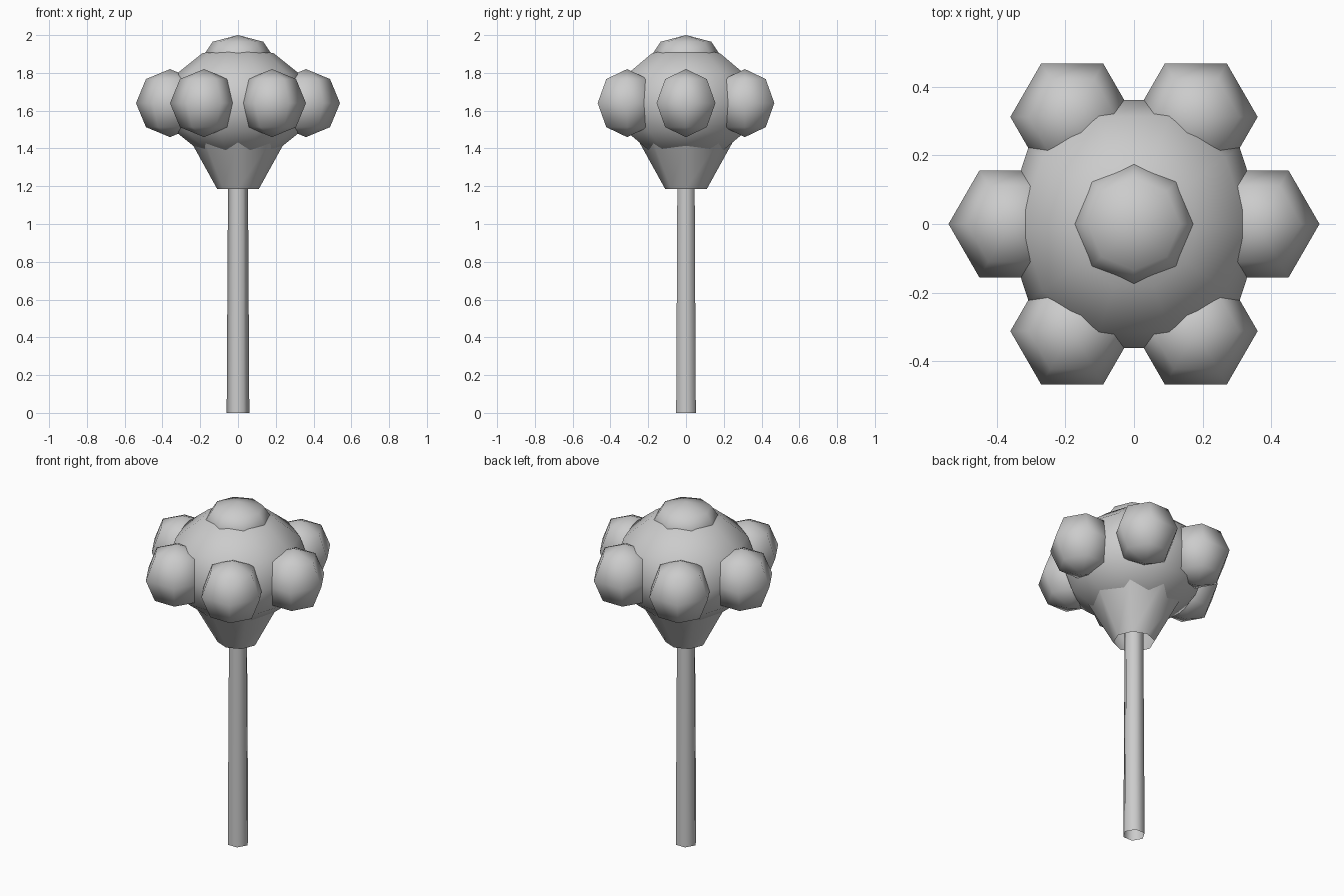
import bpy, math

if "Cube" in bpy.data.objects:
    bpy.data.objects.remove(bpy.data.objects["Cube"])

# One grey for the whole model
grey = bpy.data.materials.new("light grey")
grey.diffuse_color = (0.6, 0.6, 0.6, 1)
grey.use_nodes = True
grey.node_tree.nodes["Principled BSDF"].inputs["Base Color"].default_value = grey.diffuse_color


def lathe(name, profile, sides, loc=(0, 0, 0)):
    """Spin (radius, z) points round z; radius 0 makes a pole. First vertex on +x."""
    verts, faces, rings = [], [], []
    for r, z in profile:
        n = 1 if r < 1e-6 else sides
        rings.append([len(verts) + i for i in range(n)])
        verts += [(r * math.cos(math.tau * i / sides),
                   r * math.sin(math.tau * i / sides), z) for i in range(n)]
    for a, b in zip(rings, rings[1:]):
        for i in range(sides):
            j = (i + 1) % sides
            if len(a) == 1:
                faces.append((a[0], b[j], b[i]))
            elif len(b) == 1:
                faces.append((a[i], a[j], b[0]))
            else:
                faces.append((a[i], a[j], b[j], b[i]))
    me = bpy.data.meshes.new(name)
    me.from_pydata(verts, [], faces)
    me.materials.append(grey)
    for p in me.polygons:
        p.use_smooth = True
    ob = bpy.data.objects.new(name, me)
    ob.location = loc
    bpy.context.collection.objects.link(ob)
    return ob


def ball(name, r, h, sides, rings, loc):
    """Low-poly ellipsoid, radius r and half height h."""
    prof = []
    for k in range(rings + 1):
        t = math.pi * k / rings
        prof.append((r * math.sin(t), -h * math.cos(t)))
    return lathe(name, prof, sides, loc)


# Slim tapered stem, open ended
lathe("stem", [(0.06, 0), (0.052, 1.35)], 6)

# Flared cup under the head, open at the bottom
lathe("cup", [(0.11, 1.185), (0.262, 1.46)], 8)

# Main head
ball("head", 0.38, 0.304, 10, 6, (0, 0, 1.64))

# Flattened cap on top
ball("top_cap", 0.19, 0.12, 8, 4, (0, 0, 1.88))

# Ring of six round lobes
for k in range(6):
    a = math.radians(60 * k)
    ball(f"lobe_{k + 1}", 0.18, 0.18, 6, 4,
         (0.36 * math.cos(a), 0.36 * math.sin(a), 1.64))
